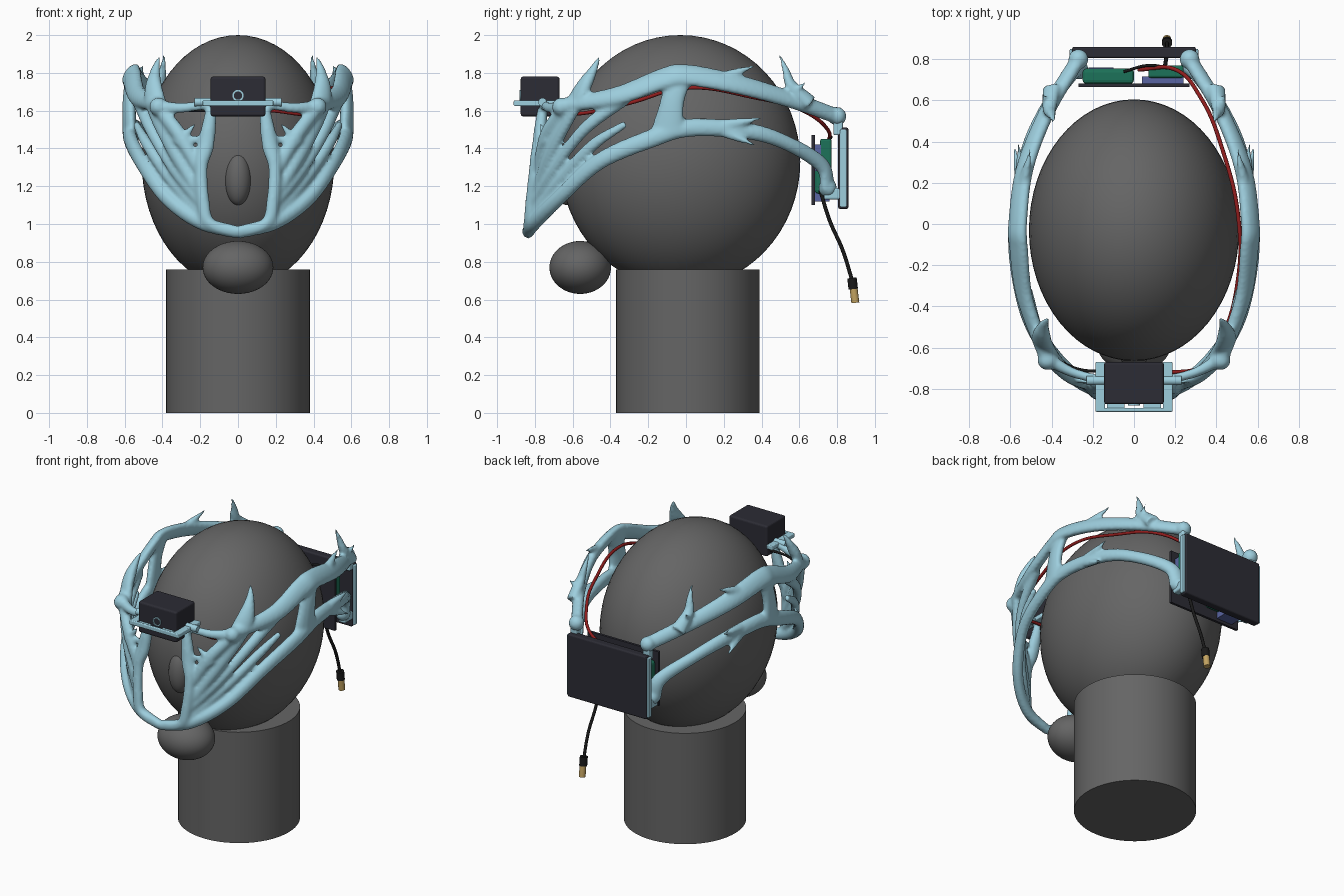
import bpy, bmesh, math
from mathutils import Vector, Matrix

cube = bpy.data.objects.get("Cube")
if cube:
    bpy.data.objects.remove(cube, do_unlink=True)


def material(name, rgb):
    m = bpy.data.materials.new(name)
    m.use_nodes = True
    m.diffuse_color = (*rgb, 1)
    bsdf = m.node_tree.nodes["Principled BSDF"]
    bsdf.inputs["Base Color"].default_value = (*rgb, 1)
    bsdf.inputs["Roughness"].default_value = .6
    return m


GREY = material("head grey", (.13, .13, .13))
BLUE = material("frame blue", (.34, .62, .73))
DARK = material("casing dark", (.025, .025, .035))
BLACK = material("cable black", (.01, .01, .01))
GREEN = material("board green", (.012, .17, .1))
VIOLET = material("chip violet", (.1, .13, .36))
RED = material("wire red", (.28, .012, .012))
GOLD = material("plug gold", (.55, .37, .12))


def finish(bm, name, mat, smooth=True):
    bmesh.ops.recalc_face_normals(bm, faces=bm.faces)
    mesh = bpy.data.meshes.new(name)
    bm.to_mesh(mesh)
    bm.free()
    mesh.materials.append(mat)
    for p in mesh.polygons:
        p.use_smooth = smooth
    ob = bpy.data.objects.new(name, mesh)
    bpy.context.collection.objects.link(ob)
    return ob


def ellipsoid(name, centre, radii, mat):
    bm = bmesh.new()
    bmesh.ops.create_uvsphere(bm, u_segments=64, v_segments=32, radius=1)
    bmesh.ops.transform(bm, matrix=Matrix.LocRotScale(centre, None, radii), verts=bm.verts)
    return finish(bm, name, mat)


def box(name, xs, ys, zs, mat, bevel=0):
    bm = bmesh.new()
    bmesh.ops.create_cube(bm, size=1)
    for v in bm.verts:
        v.co = [(a + b) / 2 + c * (b - a) for c, (a, b) in zip(v.co, (xs, ys, zs))]
    ob = finish(bm, name, mat, False)
    if bevel:
        mod = ob.modifiers.new("rounded_edges", "BEVEL")
        mod.width, mod.segments = bevel, 3
    return ob


def cylinder(name, centre, radius, height, mat, axis=(0, 0, 1), segments=32):
    bm = bmesh.new()
    bmesh.ops.create_cone(bm, cap_ends=True, segments=segments, radius1=radius,
                          radius2=radius, depth=height)
    turn = Vector((0, 0, 1)).rotation_difference(Vector(axis))
    bmesh.ops.transform(bm, matrix=Matrix.LocRotScale(centre, turn, None), verts=bm.verts)
    ob = finish(bm, name, mat)
    for p in ob.data.polygons:
        p.use_smooth = len(p.vertices) == 4
    return ob


def wire(name, points, radius, mat):
    curve = bpy.data.curves.new(name, "CURVE")
    curve.dimensions = "3D"
    curve.bevel_depth, curve.bevel_resolution, curve.use_fill_caps = radius, 2, True
    spline = curve.splines.new("BEZIER")
    spline.bezier_points.add(len(points) - 1)
    for bp, co in zip(spline.bezier_points, points):
        bp.co = co
        bp.handle_left_type = bp.handle_right_type = "AUTO"
    curve.materials.append(mat)
    ob = bpy.data.objects.new(name, curve)
    bpy.context.collection.objects.link(ob)


def spline_samples(points, steps=8):
    """Catmull-Rom samples through points of (x, y, z, half width)."""
    p = [Vector(q) for q in points]
    p = [2 * p[0] - p[1]] + p + [2 * p[-1] - p[-2]]
    out = []
    for a, b, c, d in zip(p, p[1:], p[2:], p[3:]):
        for i in range(steps):
            t = i / steps
            out.append(.5 * (2 * b + (c - a) * t + (2 * a - 5 * b + 4 * c - d) * t ** 2
                             + (3 * b - a - 3 * c + d) * t ** 3))
    return out + [p[-2]]


def strap(bm, points, sides=14):
    """Sweep a flattened oval that faces away from the head, on both sides."""
    samples = spline_samples(points)
    middle = Vector((0, 0, 1.4))
    for sign in (1, -1):
        rings = []
        for i, s in enumerate(samples):
            tangent = (samples[min(i + 1, len(samples) - 1)] - samples[max(i - 1, 0)]).xyz.normalized()
            out = s.xyz - middle
            out = (out - tangent * out.dot(tangent)).normalized()
            across = tangent.cross(out)
            wide, thick = s.w, min(.034, s.w * .85)
            ring = []
            for k in range(sides):
                a = math.tau * k / sides
                co = s.xyz + across * wide * math.cos(a) + out * thick * math.sin(a)
                ring.append(bm.verts.new((co.x * sign, co.y, co.z)))
            rings.append(ring)
        for r, q in zip(rings, rings[1:]):
            for k in range(sides):
                n = (k + 1) % sides
                bm.faces.new((r[k], r[n], q[n], q[k]))
        bm.faces.new(rings[0])
        bm.faces.new(rings[-1])


# Display head
ellipsoid("head", (0, -.03, 1.33), (.51, .635, .67), GREY)
ellipsoid("nose", (0, -.63, 1.24), (.07, .07, .14), GREY)
ellipsoid("mouth", (0, -.56, .77), (.187, .163, .14), GREY)
cylinder("neck", (0, .01, .38), .38, .76, GREY, segments=64)

# Organic frame: straps, ribs, horns and thorns
bm = bmesh.new()
upper_band = [(.27, .8, 1.57, .045), (.42, .55, 1.66, .05), (.53, .27, 1.74, .06), (.565, 0, 1.79, .065),
              (.56, -.12, 1.77, .065), (.53, -.36, 1.68, .055), (.43, -.64, 1.63, .04)]
lower_band = [(.27, .75, 1.19, .055), (.31, .72, 1.31, .045), (.43, .55, 1.42, .04), (.52, .34, 1.49, .045),
              (.57, .02, 1.51, .05), (.57, -.19, 1.45, .05), (.51, -.46, 1.33, .045),
              (.38, -.67, 1.14, .04), (.2, -.8, 1.01, .04), (0, -.84, .955, .035)]
temple_bridge = [(.555, -.03, 1.81, .08), (.575, -.07, 1.66, .065), (.575, -.1, 1.48, .09)]
brow_arm = [(.43, -.65, 1.62, .04), (.3, -.72, 1.615, .028), (.15, -.76, 1.635, .025)]
nose_strut = [(.14, -.76, 1.61, .03), (.17, -.78, 1.42, .045), (.195, -.8, 1.3, .035),
              (.185, -.82, 1.12, .035), (.15, -.83, 1, .035), (0, -.84, .95, .03)]
front_horn = [(.41, -.45, 1.9, .004), (.44, -.5, 1.8, .03), (.44, -.58, 1.66, .06),
              (.35, -.7, 1.42, .045), (.2, -.8, 1.15, .03)]
cheek_rib = [(.54, -.32, 1.53, .02), (.48, -.49, 1.42, .032), (.36, -.66, 1.24, .032), (.19, -.81, 1.04, .03)]
brow_rib = [(.53, -.32, 1.67, .04), (.46, -.54, 1.5, .035), (.34, -.7, 1.29, .03), (.19, -.81, 1.1, .03)]
inner_rib = [(.41, -.66, 1.6, .035), (.31, -.74, 1.47, .04), (.2, -.79, 1.27, .03)]
back_horn = [(.4, .66, 1.64, .05), (.41, .56, 1.73, .035), (.4, .53, 1.81, .022), (.39, .49, 1.91, .004)]
back_horn_fork = [(.41, .57, 1.68, .03), (.43, .59, 1.71, .02), (.44, .64, 1.76, .004)]
straps = [upper_band, lower_band, temple_bridge, brow_arm, nose_strut, front_horn, cheek_rib,
          brow_rib, inner_rib, back_horn, back_horn_fork]
thorns = [((.55, .18, 1.5), (.58, .38, 1.41)), ((.55, .2, 1.52), (.56, .4, 1.56)),
          ((.54, .18, 1.77), (.5, .37, 1.84)), ((.32, -.74, 1.42), (.22, -.77, 1.54)),
          ((.28, -.75, 1.42), (.2, -.77, 1.47))]
for root, tip in thorns:
    bend = [(a + b) / 2 for a, b in zip(root, tip)]
    straps.append([(*root, .035), (*bend, .022), (*tip, .004)])
for points in straps:
    strap(bm, points)
# Round knuckles where the straps end
for knuckle, size in (((.42, -.66, 1.62), .05), ((.27, .8, 1.57), .05), ((.27, .75, 1.19), .05)):
    for sign in (1, -1):
        spot = Matrix.Translation((sign * knuckle[0], *knuckle[1:]))
        bmesh.ops.create_uvsphere(bm, u_segments=16, v_segments=10, radius=size, matrix=spot)
frame = finish(bm, "organic_frame", BLUE)
blend = frame.modifiers.new("blend_straps", "REMESH")
blend.mode, blend.voxel_size, blend.use_smooth_shade = "VOXEL", .011, True
soften = frame.modifiers.new("soften", "SMOOTH")
soften.factor, soften.iterations = .5, 4

# Front camera on its tray
box("camera_case", (-.145, .145), (-.875, -.67), (1.57, 1.78), DARK, .012)
bm = bmesh.new()
rim = [[bm.verts.new((r * math.cos(math.tau * i / 32), y, 1.68 + r * math.sin(math.tau * i / 32)))
        for i in range(32)] for r, y in ((.03, -.874), (.03, -.882), (.022, -.882), (.022, -.874))]
for a, b in zip(rim, rim[1:] + rim[:1]):
    for i in range(32):
        j = (i + 1) % 32
        bm.faces.new((a[i], a[j], b[j], b[i]))
finish(bm, "lens_ring", BLUE, False)
box("tray_front_bar", (-.187, .187), (-.912, -.893), (1.625, 1.655), BLUE, .006)
for side, s in (("left", 1), ("right", -1)):
    def span(a, b):
        return tuple(sorted((a * s, b * s)))
    box(side + "_tray_rail", span(.14, .187), (-.905, -.67), (1.625, 1.655), BLUE, .006)
    box(side + "_tray_lip", span(.045, .13), (-.9, -.87), (1.63, 1.65), BLUE)
    cylinder(side + "_tray_pin", (s * .18, -.76, 1.645), .022, .1, BLUE, (1, 0, 0))
    # Rear panel mounts
    box(side + "_panel_edge", span(.295, .312), (.815, .85), (1.09, 1.5), BLUE, .006)
    box(side + "_upper_mount", span(.25, .3), (.78, .83), (1.47, 1.56), BLUE, .01)
    box(side + "_lower_mount", span(.25, .3), (.73, .82), (1.13, 1.19), BLUE, .01)

# Rear panel and electronics
box("rear_panel", (-.3, .3), (.805, .86), (1.08, 1.51), DARK, .01)
box("backing_plate", (-.27, .27), (.665, .682), (1.1, 1.47), DARK)
box("circuit_board_right", (-.25, 0), (.68, .755), (1.16, 1.41), GREEN, .02)
box("circuit_board_left", (.07, .24), (.71, .77), (1.16, 1.45), GREEN, .01)
box("chip", (.04, .24), (.68, .715), (1.28, 1.42), VIOLET)
box("lower_chip", (-.22, -.1), (.68, .76), (1.12, 1.17), VIOLET)

# Wiring
wire("red_wire", [(.02, .75, 1.42), (.2, .75, 1.5), (.32, .62, 1.6), (.43, .36, 1.67), (.51, 0, 1.72),
                  (.5, -.3, 1.64), (.44, -.52, 1.59), (.35, -.68, 1.58), (.18, -.72, 1.6), (.05, -.71, 1.6)],
     .01, RED)
wire("board_wire", [(-.05, .74, 1.42), (.08, .77, 1.46), (.22, .74, 1.42)], .007, BLACK)
wire("front_wire", [(-.12, -.71, 1.6), (-.25, -.71, 1.6), (-.36, -.67, 1.6)], .008, BLACK)
wire("power_cable", [(.15, .71, 1.18), (.15, .76, 1.02), (.16, .83, .86), (.16, .88, .7)], .01, BLACK)
lean = (0, .12, -1)
cylinder("plug_grip", (.16, .882, .685), .025, .06, BLACK, lean)
cylinder("plug_tip", (.16, .892, .62), .021, .075, GOLD, lean)
